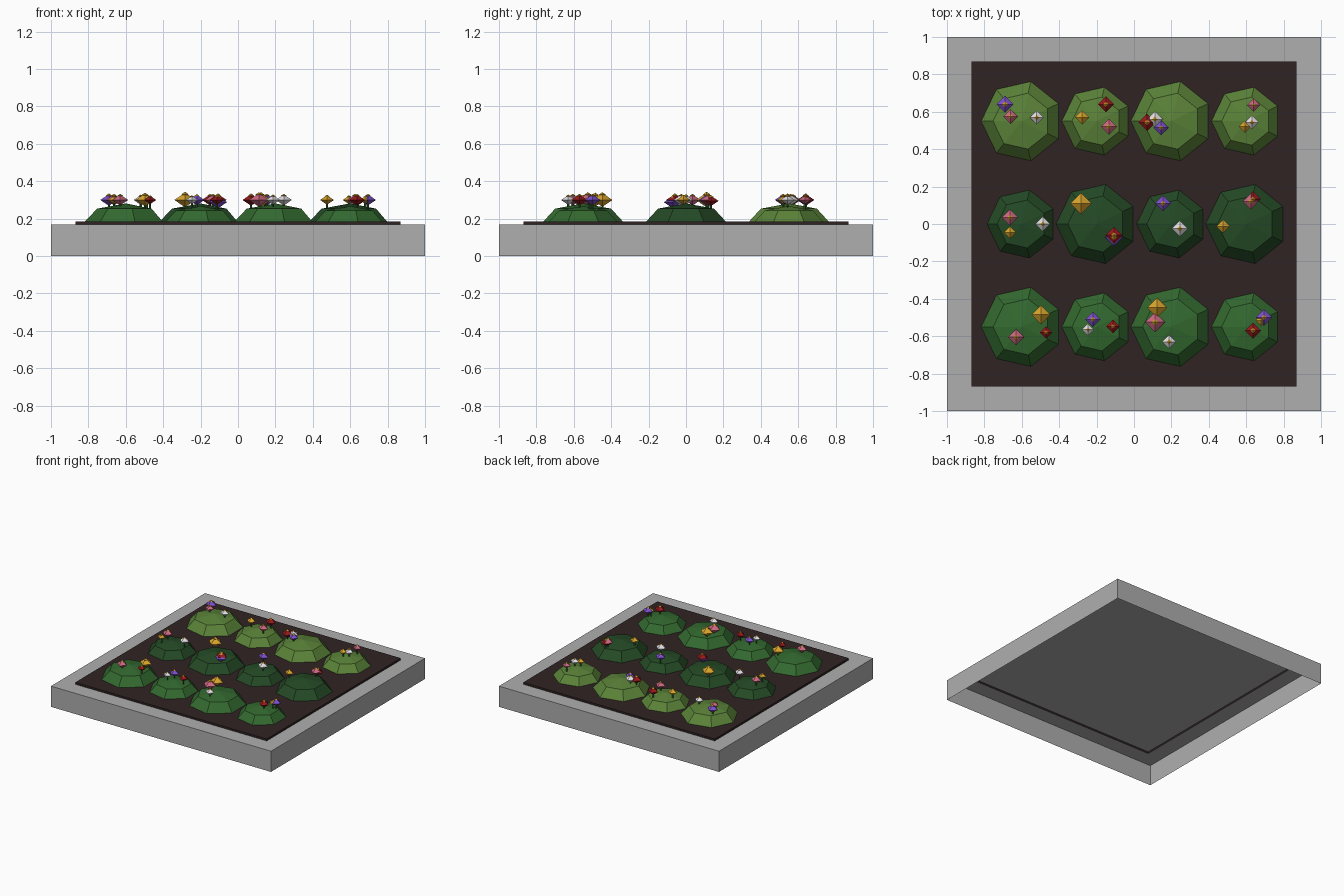
import bpy, bmesh, math
from mathutils import Matrix, Vector

if "Cube" in bpy.data.objects:
    bpy.data.objects.remove(bpy.data.objects["Cube"])


def material(name, rgb):
    lin = [(c / 255 / 12.92) if c < 11 else ((c / 255 + 0.055) / 1.055) ** 2.4 for c in rgb]
    m = bpy.data.materials.new(name)
    m.diffuse_color = (*lin, 1)
    m.use_nodes = True
    m.node_tree.nodes["Principled BSDF"].inputs["Base Color"].default_value = m.diffuse_color
    return m


MATS = {n: material(n, c) for n, c in {
    "stone grey": (175, 175, 175), "dark soil": (48, 35, 35),
    "light green": (90, 130, 56), "mid green": (51, 105, 47), "dark green": (36, 74, 37),
    "yellow": (218, 165, 45), "pink": (205, 105, 130), "purple": (125, 80, 205),
    "red": (150, 25, 28), "white": (228, 225, 228)}.items()}


def finish(bm, name, *mats):
    me = bpy.data.meshes.new(name)
    bm.to_mesh(me)
    bm.free()
    for m in mats:
        me.materials.append(MATS[m])
    ob = bpy.data.objects.new(name, me)
    bpy.context.collection.objects.link(ob)
    return ob


def square(bm, half, z):
    return [bm.verts.new((x * half, y * half, z)) for x, y in ((-1, -1), (1, -1), (1, 1), (-1, 1))]


def bridge(bm, a, b):
    n = len(a)
    for i in range(n):
        j = (i + 1) % n
        bm.faces.new((a[i], a[j], b[j], b[i]))


RIM, SOIL, BED = 0.17, 0.186, 0.87

# Planter: open-bottomed walls with a flat rim
bm = bmesh.new()
foot, edge, inner = square(bm, 1, 0), square(bm, 1, RIM), square(bm, BED, RIM)
bridge(bm, foot, edge)
bridge(bm, edge, inner)
finish(bm, "planter_frame", "stone grey")

# Raised soil bed
bm = bmesh.new()
low, top = square(bm, BED, RIM), square(bm, BED, SOIL)
bridge(bm, low, top)
bm.faces.new(top)
finish(bm, "soil_bed", "dark soil")

# Grey liner under the soil, facing down
bm = bmesh.new()
bm.faces.new(list(reversed(square(bm, BED - 0.001, SOIL - 0.002))))
finish(bm, "bed_liner", "stone grey")


# Seven-sided squashed dome bushes
def bush(x, y, r, mat):
    h = r * 0.44
    bm = bmesh.new()
    rings = []
    for lat in (0, math.pi / 4):
        rings.append([bm.verts.new((x + r * math.cos(lat) * math.cos(a),
                                    y + r * math.cos(lat) * math.sin(a),
                                    SOIL + h * math.sin(lat)))
                      for a in (math.pi + math.tau * i / 7 for i in range(7))])
    bridge(bm, *rings)
    apex = bm.verts.new((x, y, SOIL + h))
    for i in range(7):
        bm.faces.new((rings[1][i], rings[1][(i + 1) % 7], apex))
    finish(bm, "bush", mat)


for row, (y, mat) in enumerate(((-0.55, "mid green"), (0, "dark green"), (0.55, "light green"))):
    for col in range(4):
        bush(-0.6 + 0.4 * col, y, 0.217 if (row + col) % 2 == 0 else 0.186, mat)


# Flowers: thin stem, octahedral blossom and small yellow centre
def octahedron(bm, c, r, h, mat_index):
    ring = [bm.verts.new(c + Vector((r * math.cos(a), r * math.sin(a), 0)))
            for a in (math.pi / 2 * i for i in range(4))]
    up, down = bm.verts.new(c + Vector((0, 0, h))), bm.verts.new(c - Vector((0, 0, h)))
    for i in range(4):
        a, b = ring[i], ring[(i + 1) % 4]
        for f in ((a, b, up), (b, a, down)):
            bm.faces.new(f).material_index = mat_index


def flower(colour, x, y, r, z=0.3):
    bm = bmesh.new()
    bmesh.ops.create_cone(bm, cap_ends=True, segments=4, radius1=0.006, radius2=0.006,
                          depth=z - 0.2, matrix=Matrix.Translation((x, y, (z + 0.2) / 2)))
    octahedron(bm, Vector((x, y, z)), r, r * 0.68, 1)
    octahedron(bm, Vector((x, y, z + r * 0.53)), r * 0.34, r * 0.24, 2)
    finish(bm, colour + "_flower", "mid green", colour, "yellow")


BLOOMS = {
    "purple": ((-.69, .64, .046), (.145, .515, .04), (.155, .11, .043),
               (-.22, -.51, .041), (.695, -.5, .043), (-.107, -.07, .048, .288)),
    "pink": ((-.66, .575, .038), (-.134, .52, .043), (.64, .635, .035), (-.663, .035, .043),
             (.625, .12, .043), (-.63, -.605, .043), (.112, -.525, .054)),
    "white": ((-.52, .57, .038), (.112, .56, .043), (.63, .543, .038), (-.487, 0, .04),
              (.245, -.025, .043), (-.246, -.565, .033), (.187, -.63, .038)),
    "yellow": ((-.278, .57, .038), (.593, .52, .033), (-.663, -.045, .033), (-.283, .11, .057),
               (.476, -.013, .037), (-.497, -.485, .051), (.123, -.447, .054), (.68, -.515, .03)),
    "red": ((-.15, .64, .043), (.07, .543, .046), (-.107, -.06, .046), (.636, .133, .041, .295),
            (-.47, -.58, .033), (-.112, -.548, .037), (.636, -.57, .043)),
}
for colour, spots in BLOOMS.items():
    for spot in spots:
        flower(colour, *spot)
